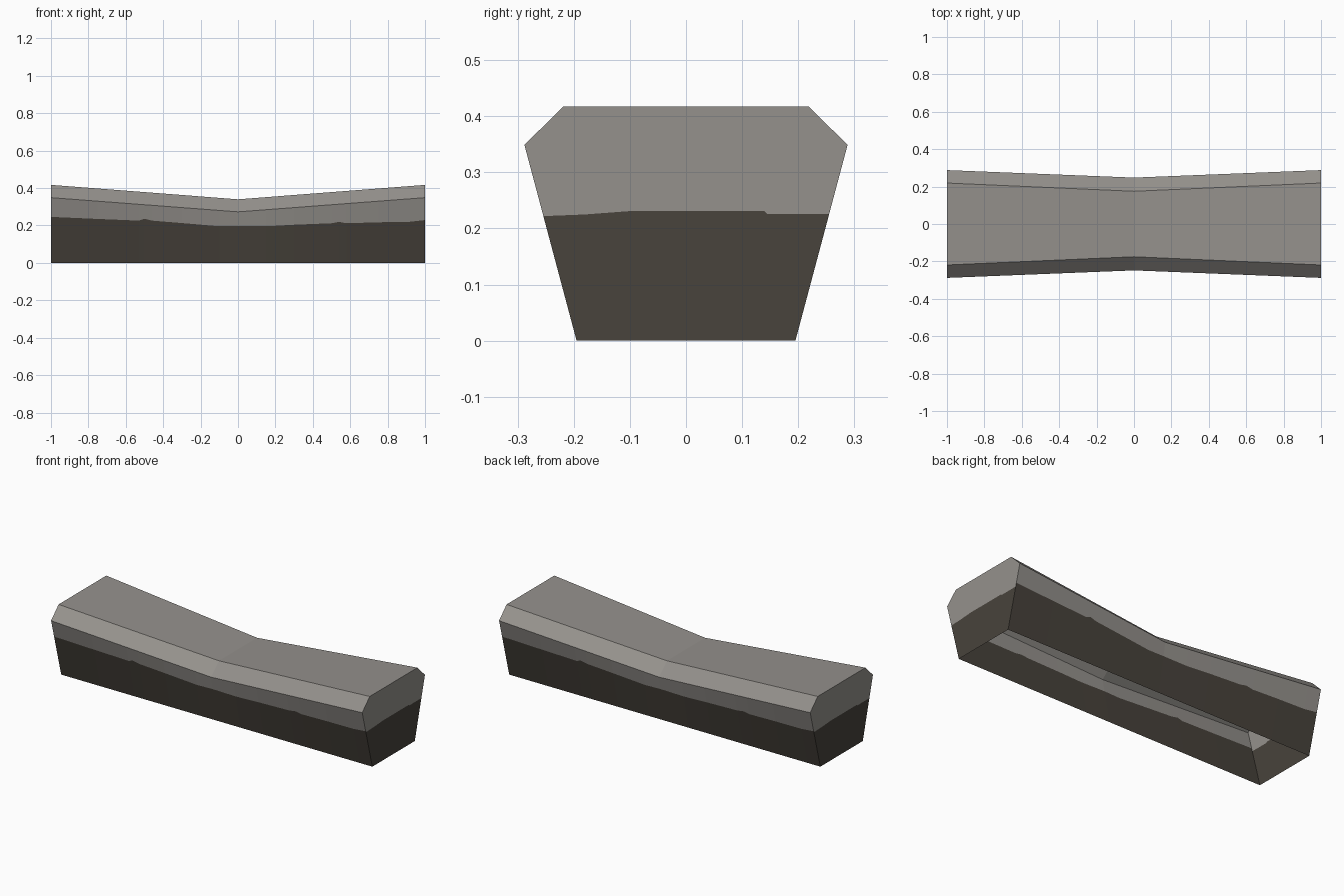
import bpy, bmesh

if "Cube" in bpy.data.objects:
    bpy.data.objects.remove(bpy.data.objects["Cube"])


def material(name, colour):
    m = bpy.data.materials.new(name)
    m.diffuse_color = (*colour, 1)
    m.use_nodes = True
    m.node_tree.nodes["Principled BSDF"].inputs["Base Color"].default_value = m.diffuse_color
    return m


STONE, EARTH = 0, 1
mesh = bpy.data.meshes.new("stone_kerb")
mesh.materials.append(material("grey stone", (0.30, 0.285, 0.265)))
mesh.materials.append(material("dark earth", (0.065, 0.056, 0.045)))
bm = bmesh.new()


def face(points, mat):
    f = bm.faces.new([bm.verts.new(p) for p in points])
    f.material_index = mat


def shoulder(x, s):
    return (x, s * (0.248 + 0.04 * abs(x)), 0.273 + 0.076 * abs(x))


def rim(x, s):
    return (x, s * (0.175 + 0.044 * abs(x)), 0.34 + 0.077 * abs(x))


def foot(x, s):
    return (x, s * 0.195, 0.0)


def on_wall(x, s, z):
    """Point at height z on the sloping side wall."""
    a, b = foot(x, s), shoulder(x, s)
    t = z / b[2]
    return (x, a[1] + (b[1] - a[1]) * t, z)


# Uneven soil line along a side wall: (x, height); the back is the front turned 180 degrees
soil = [(-1, .246), (-.75, .235), (-.53, .226), (-.5, .236), (-.46, .226), (-.3, .213),
        (-.1, .196), (0, .198), (.15, .196), (.3, .204), (.5, .212), (.54, .219),
        (.58, .212), (.75, .217), (.92, .22), (1, .229)]

for turn in (1, -1):
    s = -turn
    # Side wall, earth below and stone above
    for (xa, za), (xb, zb) in zip(soil, soil[1:]):
        xa, xb = xa * turn, xb * turn
        a, b = on_wall(xa, s, za), on_wall(xb, s, zb)
        face([foot(xa, s), foot(xb, s), b, a], EARTH)
        face([a, b, shoulder(xb, s), shoulder(xa, s)], STONE)
    # Bevel along the top edge, in two halves
    for xa, xb in ((-turn, 0), (0, turn)):
        face([shoulder(xa, s), shoulder(xb, s), rim(xb, s), rim(xa, s)], STONE)
    # End wall
    x = turn
    line = [on_wall(x, -turn, .222), (x, -.18 * turn, .225), (x, -.1 * turn, .231),
            (x, .14 * turn, .231), (x, .145 * turn, .226), on_wall(x, turn, .226)]
    face([foot(x, -turn), foot(x, turn)] + line[::-1], EARTH)
    face(line + [shoulder(x, turn), rim(x, turn), rim(x, -turn), shoulder(x, -turn)], STONE)

# Dipped top, in two halves; the underside stays open
for xa, xb in ((-1, 0), (0, 1)):
    face([rim(xa, -1), rim(xb, -1), rim(xb, 1), rim(xa, 1)], STONE)

bmesh.ops.remove_doubles(bm, verts=bm.verts, dist=0.0001)
bm.normal_update()
bm.to_mesh(mesh)
bm.free()
bpy.context.collection.objects.link(bpy.data.objects.new("stone_kerb", mesh))
